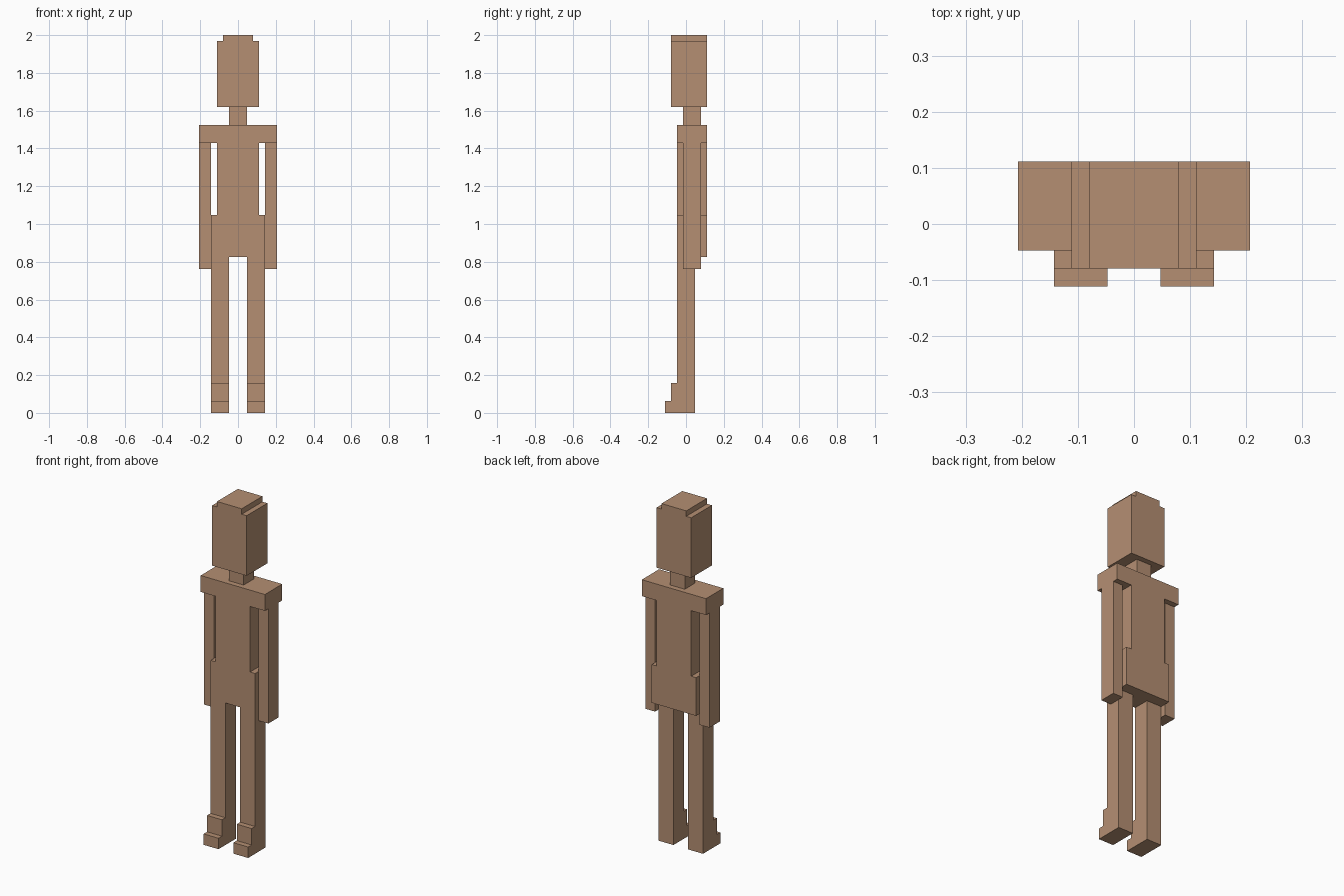
import bpy
import bmesh
from mathutils import Vector

cube = bpy.data.objects.get("Cube")
if cube:
    bpy.data.objects.remove(cube, do_unlink=True)

U = 2 / 63  # one block of the grid the figure is built on

skin = bpy.data.materials.new("tan_skin")
skin.use_nodes = True
colour = (0.462, 0.275, 0.171, 1)
skin.diffuse_color = colour
skin.node_tree.nodes["Principled BSDF"].inputs["Base Color"].default_value = colour


def extrude(name, profile, axis, start, end):
    """Extrude a closed outline along x (outline in y, z) or y (outline in x, z)."""
    bm = bmesh.new()

    def point(a, b):
        return (start * U, a * U, b * U) if axis == "x" else (a * U, start * U, b * U)

    face = bm.faces.new([bm.verts.new(point(a, b)) for a, b in profile])
    result = bmesh.ops.extrude_face_region(bm, geom=[face])
    depth = (end - start) * U
    offset = Vector((depth, 0, 0)) if axis == "x" else Vector((0, depth, 0))
    moved = [g for g in result["geom"] if isinstance(g, bmesh.types.BMVert)]
    bmesh.ops.translate(bm, verts=moved, vec=offset)
    bmesh.ops.recalc_face_normals(bm, faces=bm.faces)
    mesh = bpy.data.meshes.new(name)
    bm.to_mesh(mesh)
    bm.free()
    mesh.materials.append(skin)
    obj = bpy.data.objects.new(name, mesh)
    bpy.context.collection.objects.link(obj)
    return obj


def mirrored(half):
    """Complete a right-hand outline with its mirror image."""
    return half + [(-x, z) for x, z in reversed(half)]


def rect(a0, a1, b0, b1):
    return [(a0, b0), (a1, b0), (a1, b1), (a0, b1)]


# Head with stepped upper edges, and neck
extrude("head", mirrored([(3.5, 51), (3.5, 62), (2.5, 62), (2.5, 63)]), "y", -2.5, 3.5)
extrude("neck", rect(-1.5, 1.5, 48, 51), "y", -0.5, 2.5)

# Torso with wide shoulders, narrow waist and hips
torso = [(4.5, 26), (4.5, 33), (3.5, 33), (3.5, 45), (6.5, 45), (6.5, 48)]
extrude("torso", mirrored(torso), "y", -1.5, 3.5)

# Arms, and legs with stepped feet
leg = [(1.5, 0), (1.5, 26), (-1.5, 26), (-1.5, 5), (-2.5, 5),
       (-2.5, 2), (-3.5, 2), (-3.5, 0)]
for side, s in (("left", 1), ("right", -1)):
    extrude(side + "_arm", rect(-0.5, 2.5, 24, 45), "x", 4.5 * s, 6.5 * s)
    extrude(side + "_leg", leg, "x", 1.5 * s, 4.5 * s)
